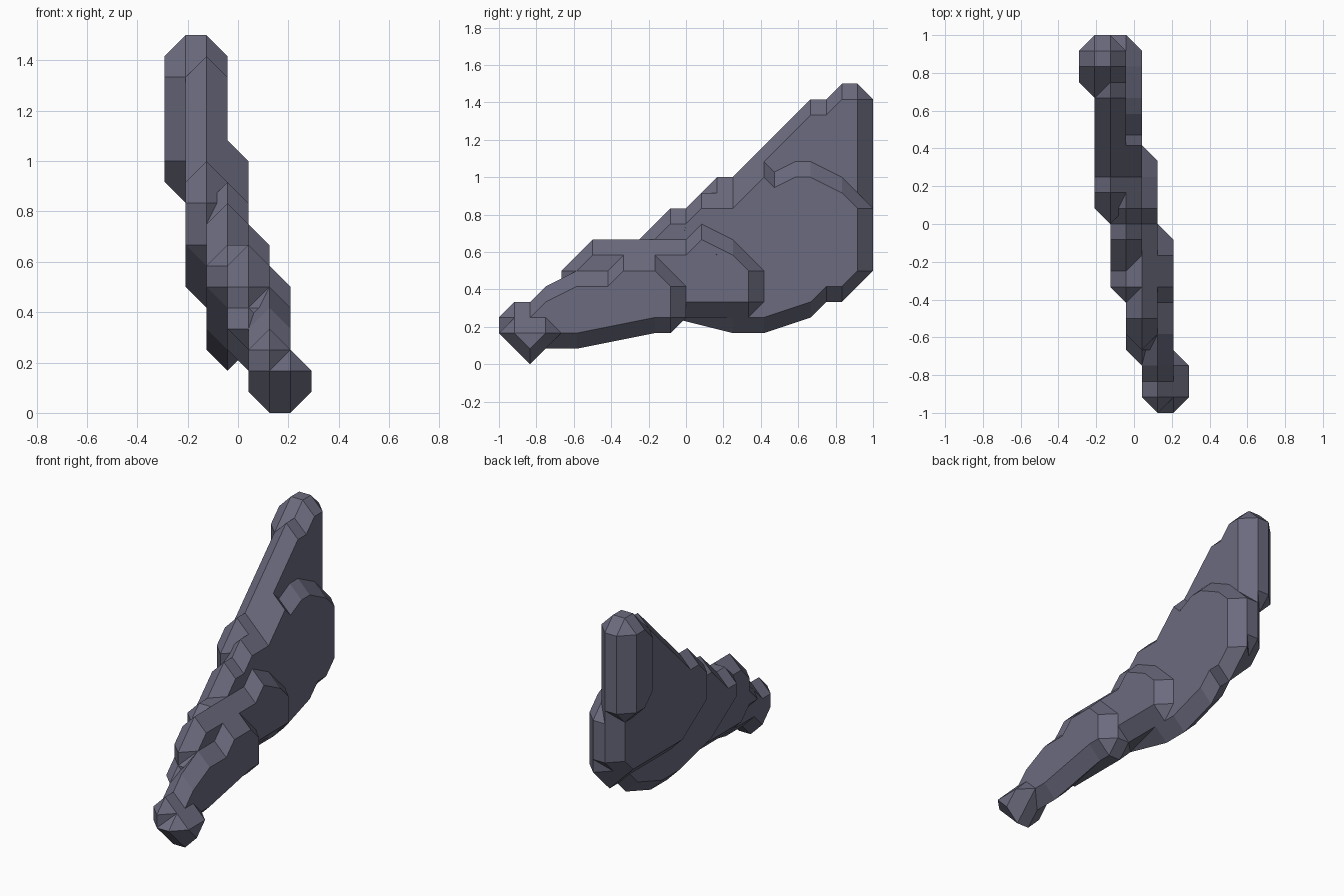
import bpy
import bmesh
from mathutils import Vector

UNIT = 1 / 12  # size of one facet step

cube = bpy.data.objects.get("Cube")
if cube:
    bpy.data.objects.remove(cube, do_unlink=True)

slate = bpy.data.materials.new("slate_grey")
slate.use_nodes = True
colour = (0.145, 0.145, 0.21, 1)
slate.diffuse_color = colour
slate.node_tree.nodes["Principled BSDF"].inputs["Base Color"].default_value = colour

STEPS = [Vector(s) for s in ((1, 0, 0), (-1, 0, 0), (0, 1, 0),
                             (0, -1, 0), (0, 0, 1), (0, 0, -1))]


def outline_triangles(outline):
    """Split a side outline (y, z) into triangles."""
    bm = bmesh.new()
    face = bm.faces.new([bm.verts.new((0, y, z)) for y, z in outline])
    bmesh.ops.triangulate(bm, faces=[face])
    result = [[v.co.copy() for v in f.verts] for f in bm.faces]
    bm.free()
    return result


def add_chamfered(bm, outline, x_min, x_max):
    """Add a side outline, swollen by one step with chamfered edges."""
    for triangle in outline_triangles(outline):
        points = set()
        for corner in triangle:
            for x in (x_min, x_max):
                for step in STEPS:
                    p = Vector((x, corner.y, corner.z)) + step
                    points.add(tuple(p))
        verts = [bm.verts.new(Vector(p) * UNIT) for p in sorted(points)]
        hull = bmesh.ops.convex_hull(bm, input=verts)
        loose = {g for g in hull["geom_interior"] + hull["geom_unused"]
                 if isinstance(g, bmesh.types.BMVert)}
        bmesh.ops.delete(bm, geom=list(loose), context="VERTS")


def make_part(name, *layers):
    bm = bmesh.new()
    for outline, x_min, x_max in layers:
        add_chamfered(bm, outline, x_min, x_max)
    bmesh.ops.dissolve_limit(bm, angle_limit=0.01, verts=bm.verts[:], edges=bm.edges[:])
    bmesh.ops.recalc_face_normals(bm, faces=bm.faces[:])
    mesh = bpy.data.meshes.new(name)
    bm.to_mesh(mesh)
    bm.free()
    mesh.materials.append(slate)
    bpy.context.collection.objects.link(bpy.data.objects.new(name, mesh))


# Upright rib at the rear tip
rib = [(9, 12), (9, 16), (10, 17), (11, 17), (11, 11), (10, 11)]
make_part("rear_rib", (rib, -2.5, -1.5))

# Tall rear panel, and its overlap with the next panel
upper = [(1, 9), (1, 10), (2, 11), (3, 11), (8, 16), (9, 16), (10, 17),
         (11, 17), (11, 7), (10, 6), (4, 6), (1, 8)]
upper_overlap = [(1, 9), (2, 10), (4, 10), (5, 11), (6, 11), (7, 12), (8, 12),
                 (9, 11), (10, 11), (11, 10), (11, 7), (10, 6), (4, 6)]
make_part("upper_panel", (upper, -1.5, -1.5), (upper_overlap, -1.5, -0.5))

# Broad middle panel
middle = [(-4, 7), (-3, 7), (-2, 8), (-1, 9), (0, 9), (1, 10), (3, 10), (4, 10),
          (5, 12), (6, 11), (7, 12), (8, 12), (9, 11), (10, 11), (11, 10),
          (11, 6), (10, 5), (9, 5), (8, 4), (6, 4), (5, 3), (3, 3), (2, 4),
          (-1, 4), (-4, 6)]
middle_overlap = [(-4, 7), (0, 7), (1, 8), (2, 7), (3, 7), (4, 6), (4, 4),
                  (0, 4), (-1, 4), (-4, 6)]
make_part("middle_panel", (middle, -0.5, -0.5), (middle_overlap, -0.5, 0.5))

# Lower panel
lower = [(-8, 4), (-7, 5), (-7, 6), (-6, 7), (0, 7), (1, 8), (2, 7), (3, 7),
         (4, 6), (4, 4), (0, 4), (-1, 3), (-6, 3), (-7, 4)]
lower_overlap = [(-7, 5), (-5, 5), (-4, 6), (-2, 6), (-1, 5), (-1, 3), (-6, 3),
                 (-7, 4)]
make_part("lower_panel", (lower, 0.5, 0.5), (lower_overlap, 0.5, 1.5))

# Narrow front panel
front = [(-11, 2), (-11, 3), (-10, 3), (-9, 4), (-8, 4), (-7, 5), (-5, 5),
         (-4, 6), (-2, 6), (-1, 5), (-1, 4), (-2, 3), (-6, 3), (-7, 2), (-9, 2)]
make_part("front_panel", (front, 1.5, 1.5))

# Pointed front tip
tip = [(-11, 2), (-9, 2), (-10, 1)]
make_part("front_tip", (tip, 1.5, 2.5))
